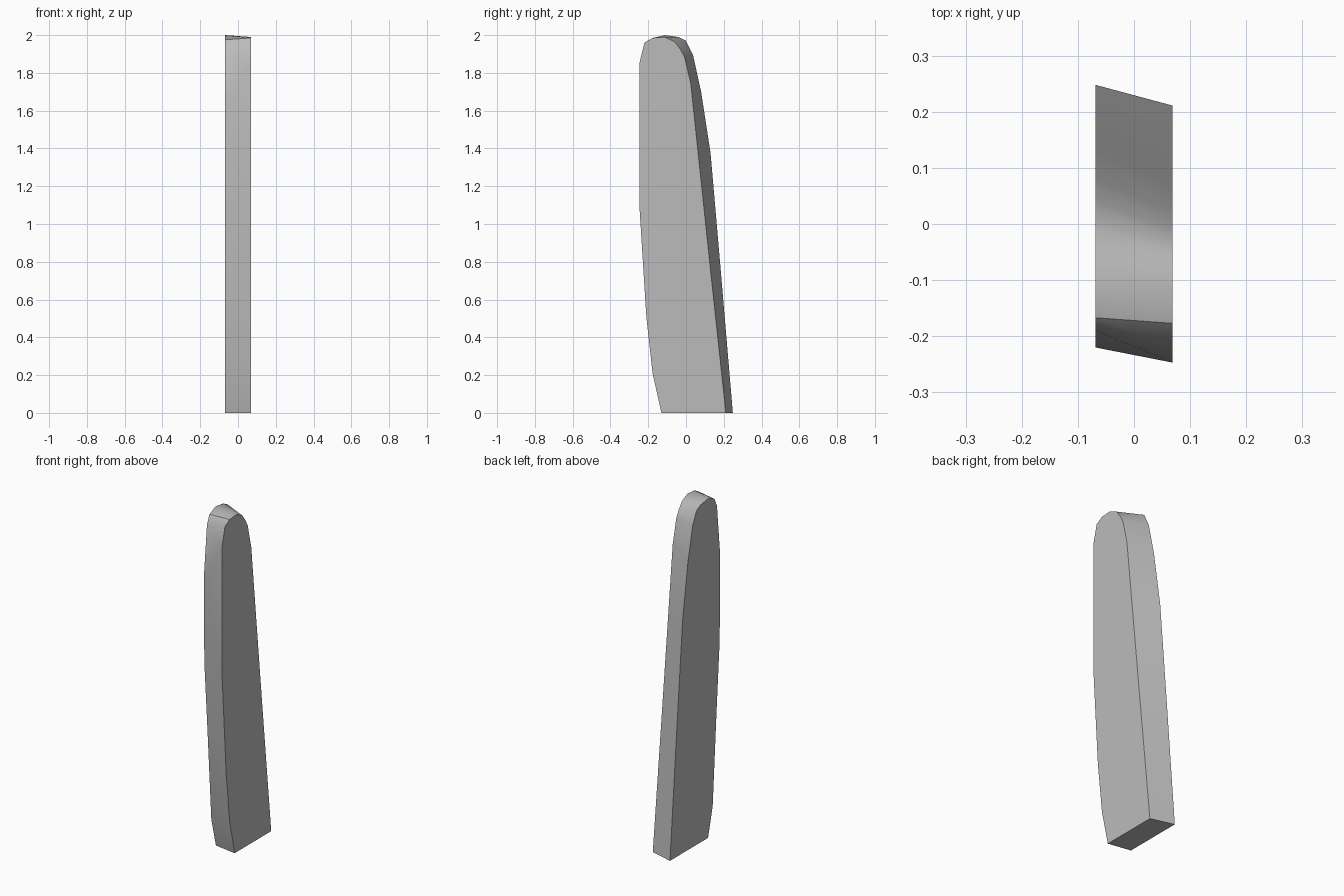
import bpy
import bmesh
import math

default_cube = bpy.data.objects.get("Cube")
if default_cube:
    bpy.data.objects.remove(default_cube, do_unlink=True)


def flat_material(name, colour):
    material = bpy.data.materials.new(name)
    material.use_nodes = True
    material.diffuse_color = colour
    shader = material.node_tree.nodes["Principled BSDF"]
    shader.inputs["Base Color"].default_value = colour
    return material


# Half the thickness of the slab
half_width = 0.069

# Outlines (y, z) of the two cheeks: up the front, over the tip, down the back
left_outline = [
    (-.13, 0), (-.177, .21), (-.21, .51), (-.247, 1.1), (-.247, 1.85),
    (-.22, 1.96), (-.177, 1.985), (-.114, 1.99), (-.06, 1.965), (-.03, 1.925),
    (-.008, 1.885), (.025, 1.745), (.064, 1.375), (.125, .8), (.211, 0),
]
right_outline = [
    (-.107, 0), (-.15, .17), (-.185, .7), (-.215, 1.12), (-.22, 1.62),
    (-.19, 1.925), (-.167, 1.975), (-.11, 2), (-.04, 1.99), (0, 1.97),
    (.037, 1.895), (.08, 1.7), (.13, 1.375), (.18, .8), (.248, 0),
]


def build_slab(name, material):
    bm = bmesh.new()
    left = [bm.verts.new((half_width, y, z)) for y, z in left_outline]
    right = [bm.verts.new((-half_width, y, z)) for y, z in right_outline]

    # Flat cheeks
    bm.faces.new(left)
    bm.faces.new(right)

    # Rim and base joining the cheeks
    for i in range(len(left)):
        j = (i + 1) % len(left)
        bm.faces.new((left[i], left[j], right[j], right[i]))

    bmesh.ops.recalc_face_normals(bm, faces=bm.faces)
    mesh = bpy.data.meshes.new(name)
    bm.to_mesh(mesh)
    bm.free()
    mesh.materials.append(material)
    slab = bpy.data.objects.new(name, mesh)
    bpy.context.collection.objects.link(slab)
    return slab


grey = flat_material("plain grey", (0.5, 0.5, 0.5, 1))
blade = build_slab("tapered_blade", grey)

# Soft rim, crisp cheek edges
bpy.ops.object.select_all(action="DESELECT")
blade.select_set(True)
bpy.context.view_layer.objects.active = blade
bpy.ops.object.shade_smooth_by_angle(angle=math.radians(35))
